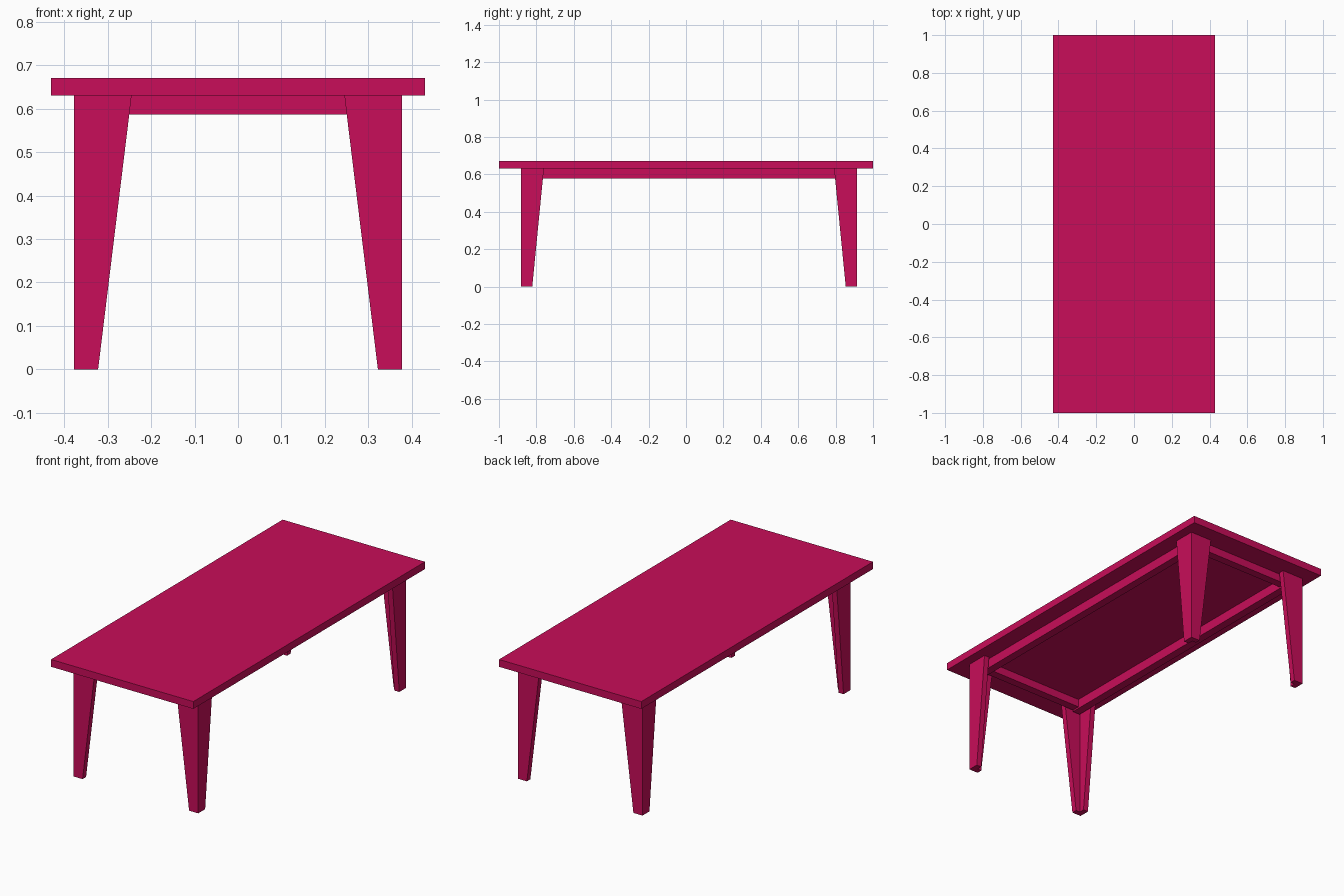
import bpy
import bmesh

cube = bpy.data.objects.get("Cube")
if cube:
    bpy.data.objects.remove(cube, do_unlink=True)

# Single painted finish
paint = bpy.data.materials.new("raspberry_paint")
paint.use_nodes = True
colour = (0.58, 0.004, 0.10, 1)
paint.diffuse_color = colour
paint.node_tree.nodes["Principled BSDF"].inputs["Base Color"].default_value = colour

HALF_WIDTH, HALF_LENGTH = 0.43, 1.0
TOP, UNDER = 0.67, 0.63
LEG_X, LEG_FRONT, LEG_BACK = 0.377, -0.882, 0.914
BOARD = 0.03           # leg board thickness
RAIL_OUT, RAIL_IN = 0.04, 0.085   # rail faces, inset from the leg corners


def finish(bm, name):
    bmesh.ops.recalc_face_normals(bm, faces=bm.faces)
    mesh = bpy.data.meshes.new(name)
    bm.to_mesh(mesh)
    bm.free()
    mesh.materials.append(paint)
    obj = bpy.data.objects.new(name, mesh)
    bpy.context.collection.objects.link(obj)
    return obj


def box(name, low, high):
    bm = bmesh.new()
    bmesh.ops.create_cube(bm, size=1)
    for v in bm.verts:
        v.co = [(a + b) / 2 + c * (b - a) for a, b, c in zip(low, high, v.co)]
    return finish(bm, name)


def angle_section(wide_x, wide_y):
    """L-shaped outline with its outer corner at the origin."""
    return [(0, 0), (wide_x, 0), (wide_x, BOARD), (BOARD, BOARD),
            (BOARD, wide_y), (0, wide_y)]


def leg(name, corner_x, corner_y):
    # Two tapered boards joined at the outer corner
    sx = -1 if corner_x > 0 else 1
    sy = -1 if corner_y > 0 else 1
    bm = bmesh.new()
    rings = []
    for z, wx, wy in ((0, 0.055, 0.06), (UNDER, 0.132, 0.122)):
        rings.append([bm.verts.new((corner_x + sx * x, corner_y + sy * y, z))
                      for x, y in angle_section(wx, wy)])
        bm.faces.new(rings[-1])
    for i in range(6):
        j = (i + 1) % 6
        bm.faces.new((rings[0][i], rings[0][j], rings[1][j], rings[1][i]))
    return finish(bm, name)


# Tabletop
box("tabletop", (-HALF_WIDTH, -HALF_LENGTH, UNDER), (HALF_WIDTH, HALF_LENGTH, TOP))

# Legs
for side, x in (("left", LEG_X), ("right", -LEG_X)):
    for end, y in (("front", LEG_FRONT), ("back", LEG_BACK)):
        leg(f"{end}_{side}_leg", x, y)

# Long side rails
out_x, in_x = LEG_X - RAIL_OUT, LEG_X - RAIL_IN
y0, y1 = LEG_FRONT + RAIL_OUT, LEG_BACK - RAIL_OUT
box("left_rail", (in_x, y0, 0.577), (out_x, y1, UNDER))
box("right_rail", (-out_x, y0, 0.577), (-in_x, y1, UNDER))

# Short end rails
depth = RAIL_IN - RAIL_OUT
box("front_rail", (-in_x, y0, 0.586), (in_x, y0 + depth, UNDER))
box("back_rail", (-in_x, y1 - depth, 0.586), (in_x, y1, UNDER))
